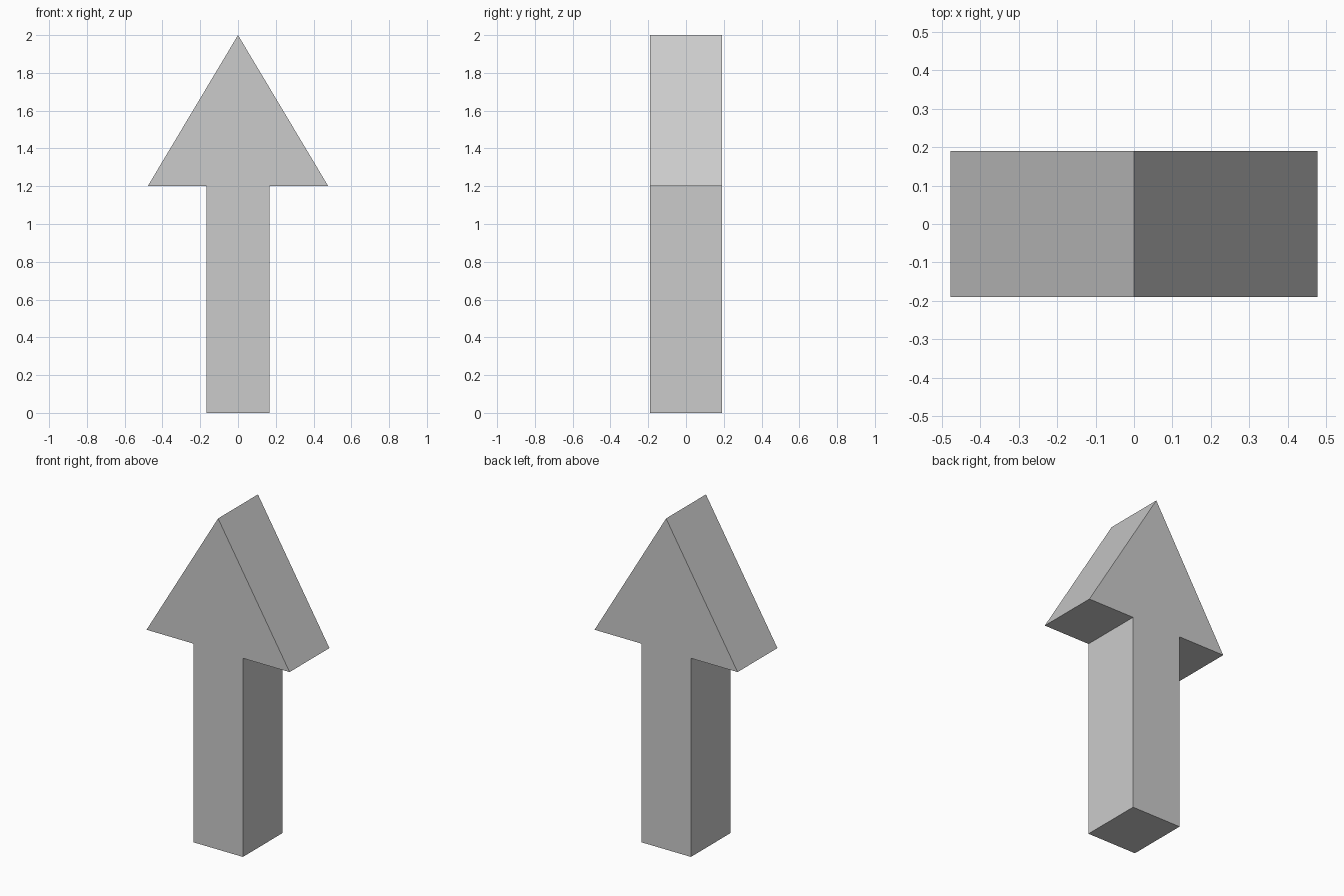
import bpy, bmesh

if "Cube" in bpy.data.objects:
    bpy.data.objects.remove(bpy.data.objects["Cube"])

HALF_DEPTH = 0.19

# Right half of the arrow outline (x, z), from the foot up to the tip
half = [(0.166, 0), (0.166, 1.2), (0.478, 1.2), (0, 2)]
outline = half + [(-x, z) for x, z in reversed(half[:-1])]

# Arrow: one flat outline extruded front to back
bm = bmesh.new()
face = bm.faces.new([bm.verts.new((x, -HALF_DEPTH, z)) for x, z in outline])
ret = bmesh.ops.extrude_face_region(bm, geom=[face], use_keep_orig=True)
moved = [g for g in ret["geom"] if isinstance(g, bmesh.types.BMVert)]
bmesh.ops.translate(bm, verts=moved, vec=(0, 2 * HALF_DEPTH, 0))
bmesh.ops.recalc_face_normals(bm, faces=bm.faces)

mesh = bpy.data.meshes.new("arrow")
bm.to_mesh(mesh)
bm.free()
bpy.context.collection.objects.link(bpy.data.objects.new("arrow", mesh))
